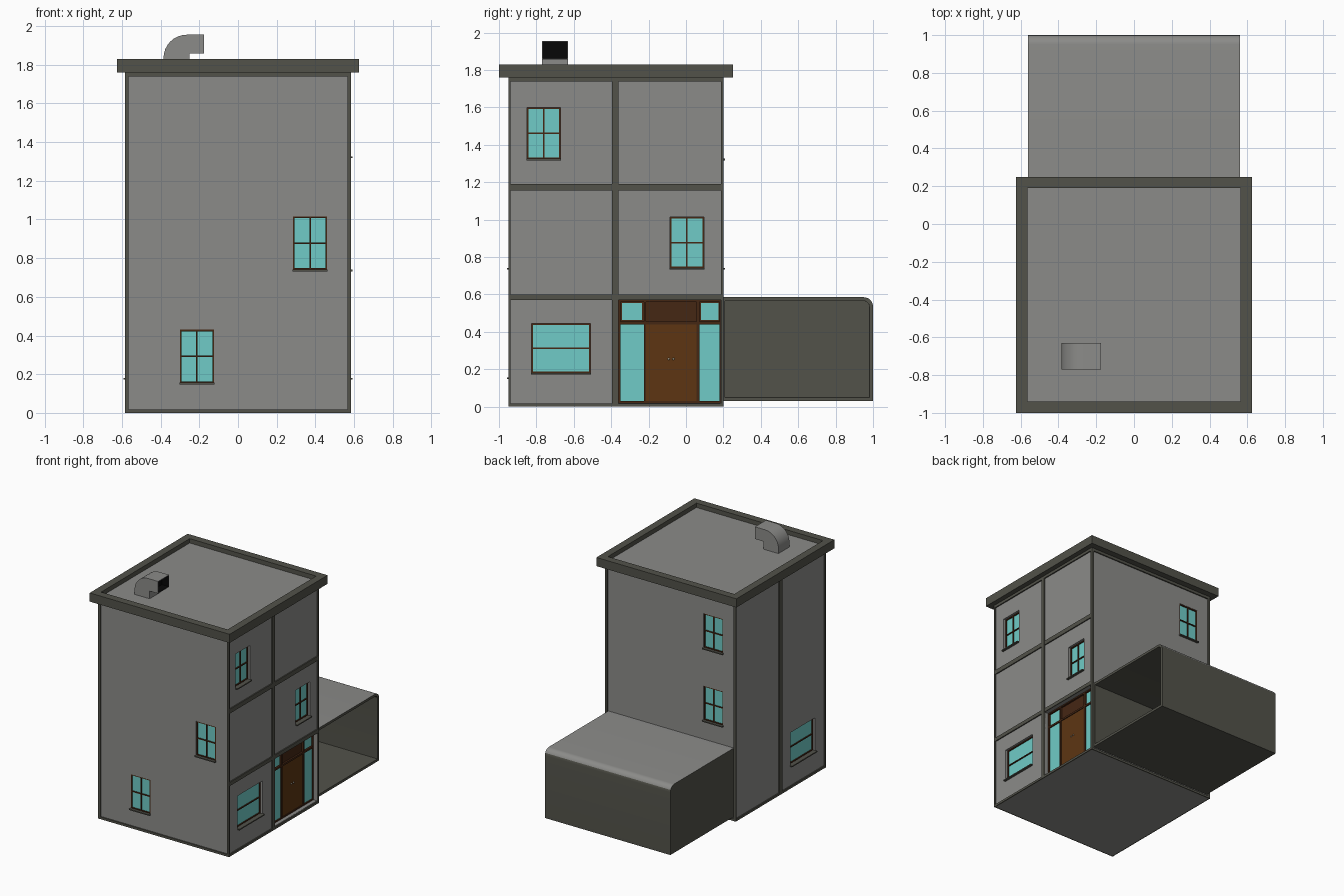
import bpy, bmesh, math
from mathutils import Vector

if "Cube" in bpy.data.objects:
    bpy.data.objects.remove(bpy.data.objects["Cube"])


def material(name, rgb):
    m = bpy.data.materials.new(name)
    m.diffuse_color = (*rgb, 1)
    m.use_nodes = True
    m.node_tree.nodes["Principled BSDF"].inputs["Base Color"].default_value = m.diffuse_color
    return m


WALL = material("wall_grey", (.26, .26, .25))
TRIM = material("dark_olive", (.085, .085, .068))
GLASS = material("glass", (.16, .6, .57))
FRAME = material("dark_brown", (.06, .02, .007))
DOOR = material("door_brown", (.11, .036, .006))
BLACK = material("black", (.002, .002, .002))
METAL = material("handle_metal", (.45, .4, .3))


def finish(bm, name, *mats):
    me = bpy.data.meshes.new(name)
    bm.to_mesh(me)
    bm.free()
    ob = bpy.data.objects.new(name, me)
    bpy.context.collection.objects.link(ob)
    for m in mats:
        me.materials.append(m)
    return ob


def add_box(bm, a, b):
    a, b = Vector(a), Vector(b)
    verts = bmesh.ops.create_cube(bm, size=1)["verts"]
    for v in verts:
        v.co = Vector((a[i] + b[i]) / 2 + v.co[i] * abs(b[i] - a[i]) for i in range(3))


def boxes(name, mat, pairs):
    bm = bmesh.new()
    for a, b in pairs:
        add_box(bm, a, b)
    return finish(bm, name, mat)


def prism(points, place, lo, hi):
    bm = bmesh.new()
    f = bm.faces.new([bm.verts.new(place(p, q, lo)) for p, q in points])
    out = bmesh.ops.extrude_face_region(bm, geom=[f])["geom"]
    shift = Vector(place(0, 0, hi)) - Vector(place(0, 0, lo))
    bmesh.ops.translate(bm, vec=shift, verts=[g for g in out if isinstance(g, bmesh.types.BMVert)])
    bmesh.ops.recalc_face_normals(bm, faces=bm.faces[:])
    return bm


def hollow(bm, face, rim, vec, wall_mat, end_mat):
    """Leave a flat rim around a face and sink the middle."""
    bm.normal_update()
    base = face.material_index
    for thickness, mat in ((rim, base), (.0005, wall_mat)):
        ring = bmesh.ops.inset_region(bm, faces=[face], thickness=thickness,
                                      use_boundary=True, use_even_offset=True)["faces"]
        for f in ring:
            f.material_index = mat
    face.material_index = end_mat
    bmesh.ops.translate(bm, vec=vec, verts=face.verts[:])


def smooth(ob):
    bpy.ops.object.select_all(action="DESELECT")
    ob.select_set(True)
    bpy.context.view_layer.objects.active = ob
    bpy.ops.object.shade_smooth_by_angle(angle=math.radians(30))


# Wall coordinates: u along the wall, z up, d outward from the wall surface
SIDES = {
    "front": lambda u, z, d: (u, -.94 - d, z),
    "back": lambda u, z, d: (u, .19 + d, z),
    "right": lambda u, z, d: (.575 + d, u, z),
    "left": lambda u, z, d: (-.575 - d, u, z),
}


def slab(side, u0, u1, z0, z1, d0, d1):
    return SIDES[side](u0, z0, d0), SIDES[side](u1, z1, d1)


# side, u range, z range, recess depth, number of columns
windows = [
    ("front", .285, .46, .74, 1.015, .015, 2),
    ("front", -.30, -.125, .155, .43, .015, 2),
    ("back", -.465, -.29, .74, 1.015, .015, 2),
    ("back", -.465, -.29, 1.325, 1.6, .015, 2),
    ("right", -.85, -.67, 1.325, 1.6, .03, 2),
    ("right", -.085, .095, .74, 1.015, .03, 2),
    ("right", -.825, -.51, .18, .445, .03, 1),
    ("left", -.825, -.51, .18, .445, .03, 1),
]

# Main walls with window and door recesses cut in
walls = boxes("walls", WALL, [((-.575, -.94, 0), (.575, .19, 1.77))])
cuts = [slab(s, u0, u1, z0, z1, -dp, .05) for s, u0, u1, z0, z1, dp, n in windows]
cuts.append(slab("right", -.36, .185, .02, .57, -.05, .05))
cutter = boxes("recess_cutter", WALL, cuts)
cutter.hide_render = True
mod = walls.modifiers.new("recesses", "BOOLEAN")
mod.operation, mod.solver, mod.object = "DIFFERENCE", "EXACT", cutter
bpy.context.view_layer.objects.active = walls
bpy.ops.object.modifier_apply(modifier=mod.name)
bpy.data.objects.remove(cutter)

# Windows: glass, frame with glazing bars, sill
for i, (s, u0, u1, z0, z1, dp, cols) in enumerate(windows):
    boxes(f"window_glass_{i}", GLASS, [slab(s, u0, u1, z0, z1, -dp - .002, -dp + .004)])
    zm, um, w = (z0 + z1) / 2, (u0 + u1) / 2, .008
    bars = [(u0, u0 + w, z0, z1), (u1 - w, u1, z0, z1), (u0, u1, z0, z0 + w),
            (u0, u1, z1 - w, z1), (u0, u1, zm - .004, zm + .004)]
    if cols == 2:
        bars.append((um - .004, um + .004, z0, z1))
    boxes(f"window_frame_{i}", FRAME, [slab(s, *b, -dp - .002, -dp + .012) for b in bars])
    boxes(f"window_sill_{i}", TRIM, [slab(s, u0 - .003, u1 + .003, z0 - .008, z0 + .001, -.014, .018)])

# Corner posts, base and top bands, right and left dividers
trim = [((sx * .565, y0, 0), (sx * .585, y1, 1.762))
        for sx in (-1, 1) for y0, y1 in ((-.95, -.938), (.188, .2))]
for s, u0, u1 in (("front", -.57, .57), ("back", -.57, .57), ("right", -.94, .19), ("left", -.94, .19)):
    trim.append(slab(s, u0, u1, 0, .018, -.002, .0095))
    trim.append(slab(s, u0, u1, 1.738, 1.762, -.002, .0095))
for s in ("right", "left"):
    trim.append(slab(s, -.395, -.36, 0, 1.762, -.002, .0095))
for z0, z1 in ((.57, .6), (1.155, 1.19)):
    trim.append(slab("right", -.94, .19, z0, z1, -.002, .009))
boxes("wall_trim", TRIM, trim)

# Roof slab with raised parapet
bm = bmesh.new()
add_box(bm, (-.625, -1, 1.76), (.625, .25, 1.83))
hollow(bm, max(bm.faces, key=lambda f: f.calc_center_median().z), .06, (0, 0, -.035), 0, 1)
finish(bm, "roof_parapet", TRIM, WALL)

# Entrance: backing, frame, glass, double door, handles
boxes("entrance_backing", FRAME, [slab("right", -.36, .185, .02, .57, -.052, -.044)])
boxes("entrance_frame", FRAME, [slab("right", *b, -.046, -.03) for b in (
    (-.36, -.35, .02, .57), (-.225, -.213, .02, .57), (.055, .073, .02, .57), (.18, .185, .02, .57),
    (-.36, .185, .44, .455), (-.36, .185, .56, .57), (-.36, .185, .02, .03))])
boxes("entrance_glass", GLASS, [slab("right", *b, -.046, -.039) for b in (
    (-.35, -.225, .03, .44), (.073, .18, .03, .44), (-.343, -.235, .462, .553), (.08, .173, .462, .553))])
boxes("double_door", DOOR, [slab("right", a, b, .025, .44, -.046, -.036)
                            for a, b in ((-.213, -.081), (-.079, .055))])
bm = bmesh.new()
for u in (-.093, -.067):
    ball = bmesh.ops.create_uvsphere(bm, u_segments=10, v_segments=6, radius=.006)["verts"]
    bmesh.ops.translate(bm, vec=SIDES["right"](u, .255, -.032), verts=ball)
smooth(finish(bm, "door_handles", METAL))

# Side annex: rounded shell open towards the right
arc = [(math.cos(math.radians(a)), math.sin(math.radians(a))) for a in [i * 90 / 8 for i in range(9)]]
profile = [(.188, .03), (1, .03)] + [(.95 + .05 * c, .535 + .05 * s) for c, s in arc] + [(.188, .585)]
bm = prism(profile, lambda p, q, t: (t, p, q), -.56, .56)
bm.normal_update()
for f in bm.faces:
    f.material_index = 1 if f.normal.z > .3 else 0
hollow(bm, max(bm.faces, key=lambda f: f.normal.x), .02, (-1.1, 0, 0), 0, 0)
smooth(finish(bm, "annex_shell", TRIM, WALL))

# Roof vent: bent square duct with a dark mouth
profile = [(-.25, 1.785), (-.25, 1.857), (-.175, 1.857), (-.175, 1.955)]
profile += [(-.265 - .12 * s, 1.835 + .12 * c) for c, s in arc] + [(-.385, 1.785)]
bm = prism(profile, lambda p, q, t: (p, t, q), -.77, -.63)
hollow(bm, max(bm.faces, key=lambda f: f.calc_center_median().x), .005, (-.06, 0, 0), 1, 1)
smooth(finish(bm, "roof_vent", WALL, BLACK))
